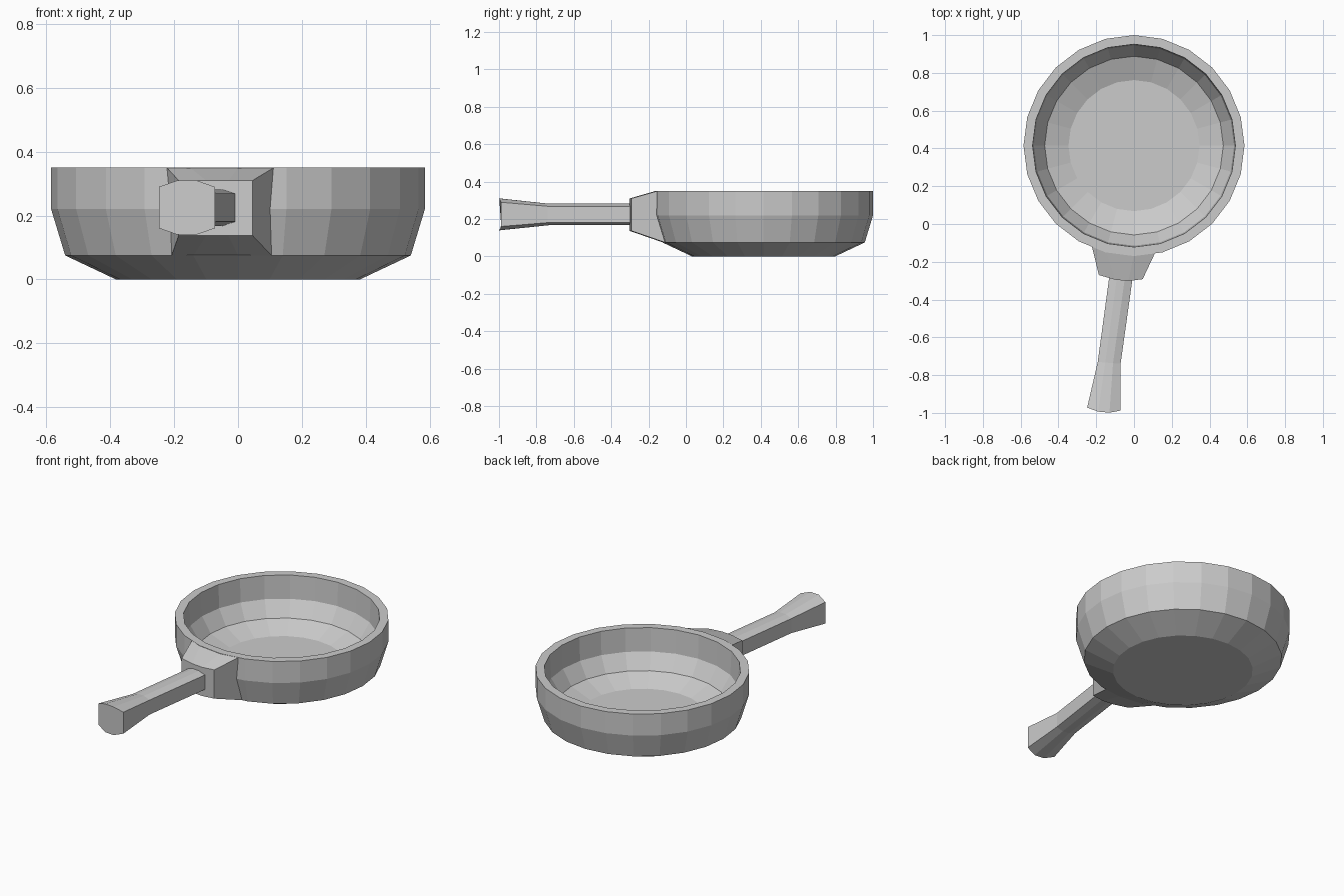
import bpy, bmesh
from math import sin, cos, tau, sqrt

if "Cube" in bpy.data.objects:
    bpy.data.objects.remove(bpy.data.objects["Cube"])

PAN_Y = 0.415


def loft(name, rings, cap_start=False, cap_end=False, wrap=False):
    """Bridge rings of equal point count into a flat shaded mesh."""
    bm = bmesh.new()
    rows = [[bm.verts.new(p) for p in r] for r in rings]
    pairs = list(zip(rows, rows[1:]))
    for a, b in pairs:
        n = len(a)
        for i in range(n):
            j = (i + 1) % n
            bm.faces.new((a[i], a[j], b[j], b[i]))
    if cap_start:
        bm.faces.new(rows[0][::-1])
    if cap_end:
        bm.faces.new(rows[-1])
    bmesh.ops.recalc_face_normals(bm, faces=bm.faces[:])
    mesh = bpy.data.meshes.new(name)
    bm.to_mesh(mesh)
    bm.free()
    obj = bpy.data.objects.new(name, mesh)
    bpy.context.collection.objects.link(obj)
    return obj


# Pan bowl: outer wall, rim, inner wall and floor as one turned profile
profile = [(0.382, 0), (0.541, 0.075), (0.585, 0.22), (0.585, 0.35),
           (0.537, 0.35), (0.53, 0.21), (0.473, 0.12), (0.347, 0.07)]
SEG = 24
loft("pan_bowl",
     [[(r * sin(tau * i / SEG), PAN_Y - r * cos(tau * i / SEG), z) for i in range(SEG)]
      for r, z in profile], cap_start=True, cap_end=True)


# Handle bracket: tapered block from the bowl wall to the handle
def on_wall(x, r, z):
    return (x, PAN_Y - sqrt(r * r - x * x), z)


top_x = [-0.223, -0.15, 0.0, 0.112]
low_x = [-0.208, -0.14, 0.0, 0.105]
end = [(-0.186, -0.27), (-0.10, -0.295), (-0.03, -0.302), (0.046, -0.292)]
base_ring = [on_wall(x, 0.578, 0.35) for x in top_x] + \
            [on_wall(x, 0.538, 0.075) for x in reversed(low_x)]
end_ring = [(x, y, 0.31) for x, y in end] + [(x, y, 0.137) for x, y in reversed(end)]
loft("handle_bracket", [base_ring, end_ring], cap_end=True)


# Handle: eight-sided grip, flared at the end
def grip_ring(x0, x1, y0, y1, z0, z1, bow=0.0):
    ring = []
    for u, v in [(0, .12), (0, .88), (.33, 1), (.67, 1),
                 (1, .88), (1, .12), (.67, 0), (.33, 0)]:
        y = y0 + (y1 - y0) * u - (bow if 0 < u < 1 else 0)
        ring.append((x0 + (x1 - x0) * u, y, z0 + (z1 - z0) * v))
    return ring


loft("handle", [
    grip_ring(-0.131, -0.008, -0.28, -0.29, 0.167, 0.282),
    grip_ring(-0.192, -0.071, -0.73, -0.74, 0.167, 0.282),
    grip_ring(-0.248, -0.072, -0.972, -0.988, 0.14, 0.31, 0.016),
], cap_end=True)
